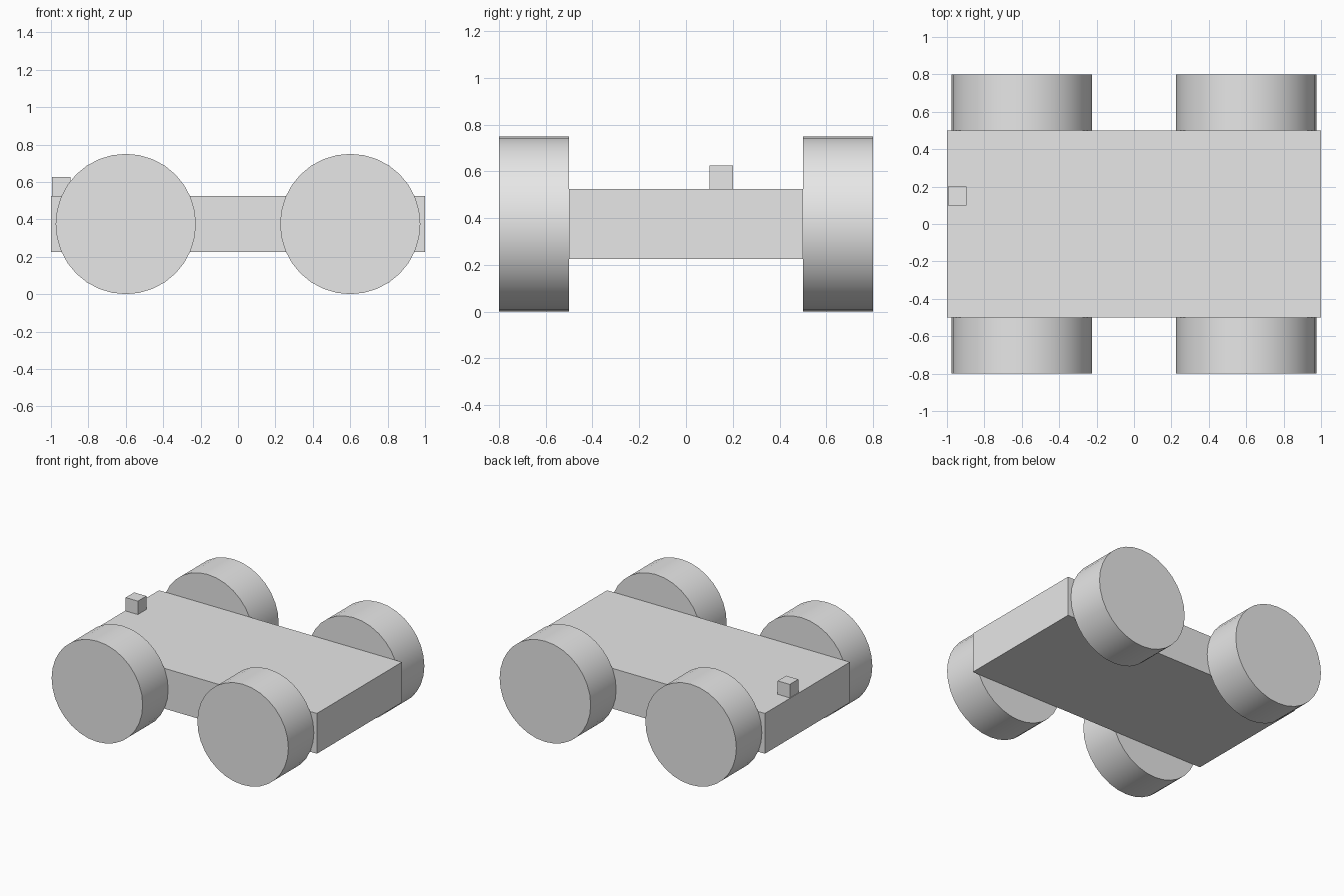
import bpy
import math

cube = bpy.data.objects.get("Cube")
if cube:
    bpy.data.objects.remove(cube, do_unlink=True)

# Single light grey finish
grey = bpy.data.materials.new("light_grey")
grey.use_nodes = True
colour = (0.8, 0.8, 0.8, 1.0)
grey.diffuse_color = colour
grey.node_tree.nodes["Principled BSDF"].inputs["Base Color"].default_value = colour


def add_box(name, centre, size):
    bpy.ops.mesh.primitive_cube_add(size=1, location=centre)
    box = bpy.context.object
    box.name = name
    box.scale = size
    bpy.ops.object.transform_apply(location=False, rotation=False, scale=True)
    box.data.materials.append(grey)


def add_wheel(name, x, y):
    bpy.ops.mesh.primitive_cylinder_add(
        vertices=32, radius=0.375, depth=0.3,
        location=(x, y, 0.375), rotation=(math.pi / 2, 0, 0))
    wheel = bpy.context.object
    wheel.name = name
    wheel.data.materials.append(grey)
    bpy.ops.object.shade_smooth_by_angle(angle=math.radians(30))


# Flat chassis slab and the small block near its right edge
add_box("chassis", (0, 0, 0.375), (2.0, 1.0, 0.3))
add_box("top_block", (-0.945, 0.15, 0.575), (0.1, 0.1, 0.1))

# Four wheels flush against the chassis sides
for end, y in (("front", -0.65), ("back", 0.65)):
    for side, x in (("right", -0.6), ("left", 0.6)):
        add_wheel(f"{end}_{side}_wheel", x, y)
